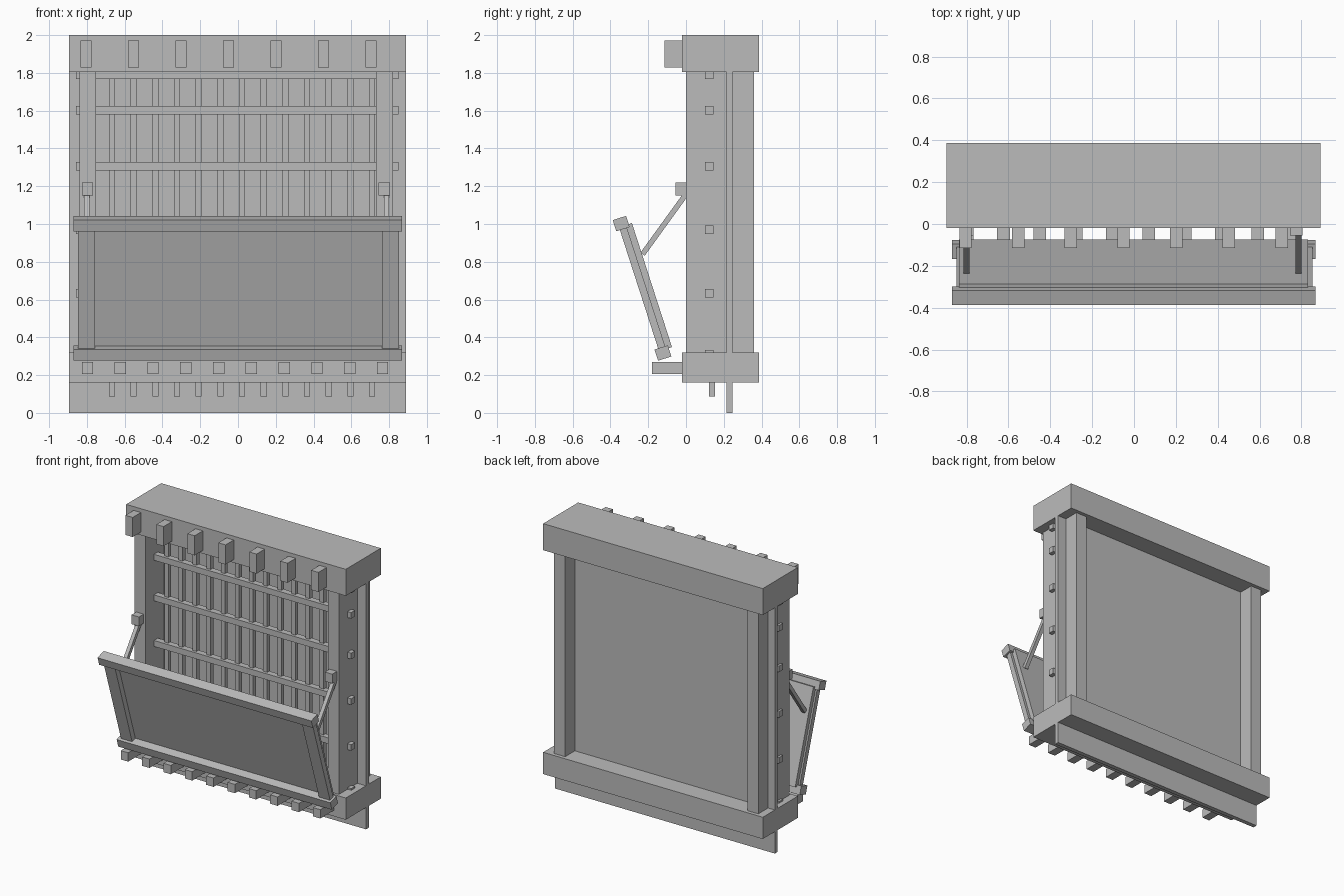
import bpy
from mathutils import Vector, Matrix

cube = bpy.data.objects.get("Cube")
if cube:
    bpy.data.objects.remove(cube, do_unlink=True)

grey = bpy.data.materials.new("plain_grey")
grey.use_nodes = True
colour = (0.5, 0.5, 0.5, 1)
grey.diffuse_color = colour
grey.node_tree.nodes["Principled BSDF"].inputs["Base Color"].default_value = colour


def box(name, x, y, z, matrix=None):
    """Box from (low, high) ranges, optionally placed in a tilted frame."""
    bpy.ops.mesh.primitive_cube_add(size=1)
    ob = bpy.context.object
    ob.name = name
    centre = Vector([(a + b) / 2 for a, b in (x, y, z)])
    size = Vector([b - a for a, b in (x, y, z)])
    place = Matrix.Translation(centre) @ Matrix.Diagonal(size).to_4x4()
    ob.data.transform((matrix or Matrix()) @ place)
    ob.data.materials.append(grey)
    return ob


def spread(first, last, count):
    return [first + (last - first) * i / (count - 1) for i in range(count)]


def around(c, width):
    return (c - width / 2, c + width / 2)


# Wall panel with top and bottom beams
wide = (-0.895, 0.89)
box("wall_panel", wide, (0.215, 0.247), (0, 1.9))
box("top_beam", wide, (-0.02, 0.387), (1.805, 2))
box("bottom_beam", wide, (-0.02, 0.387), (0.16, 0.32))

# Posts on both faces of the panel
for side, x in (("right", (-0.84, -0.753)), ("left", (0.73, 0.82))):
    box(side + "_front_post", x, (0, 0.22), (0.3, 1.82))
    box(side + "_back_post", x, (0.24, 0.36), (0.3, 1.82))

# Lattice of bars
for z in (1.79, 1.603, 1.305, 0.97, 0.633, 0.31):
    box("cross_bar", (-0.857, 0.85), (0.1, 0.146), around(z, 0.044))
for x in spread(-0.667, 0.71, 13):
    box("upright_bar", around(x, 0.032), (0.121, 0.154), (0.087, 1.82))

# Blocks projecting from the beams
for x in spread(-0.805, 0.705, 7):
    box("upper_block", around(x, 0.059), (-0.115, 0), (1.828, 1.972))
for x in spread(-0.797, 0.765, 10):
    box("lower_block", around(x, 0.06), (-0.18, 0), (0.205, 0.27))

# Tilted shutter: local z runs up the shutter, local y points to the wall
hinge, top = Vector((0, -0.122, 0.317)), Vector((0, -0.344, 1.005))
tilt = (top - hinge).to_track_quat('Z', 'Y').to_matrix()
up = (top - hinge).normalized()
inward = up.cross(Vector((1, 0, 0)))
frame = Matrix((Vector((1, 0, 0)), inward, up)).transposed().to_4x4()
frame.translation = hinge
box("shutter_panel", (-0.835, 0.832), (0.022, 0.055), (0.015, 0.705), frame)
for x in ((-0.847, -0.757), (0.762, 0.852)):
    box("shutter_stile", x, (-0.017, 0.022), (0.02, 0.7), frame)
for z in (0, 0.72):
    box("shutter_rail", (-0.87, 0.867), (-0.037, 0.037), around(z, 0.062), frame)

# Struts holding the shutter open, with their wall brackets
start, end = Vector((0, 0.005, 1.165)), Vector((0, -0.23, 0.84))
along = (start - end).normalized()
for x, bracket in ((-0.8, -0.797), (0.786, 0.775)):
    strut = Matrix((Vector((1, 0, 0)), along.cross(Vector((1, 0, 0))), along))
    strut = strut.transposed().to_4x4()
    strut.translation = end
    box("strut", around(x, 0.028), around(0, 0.028), (0, (start - end).length), strut)
    box("strut_bracket", around(bracket, 0.06), (-0.055, 0.005), (1.152, 1.22))
